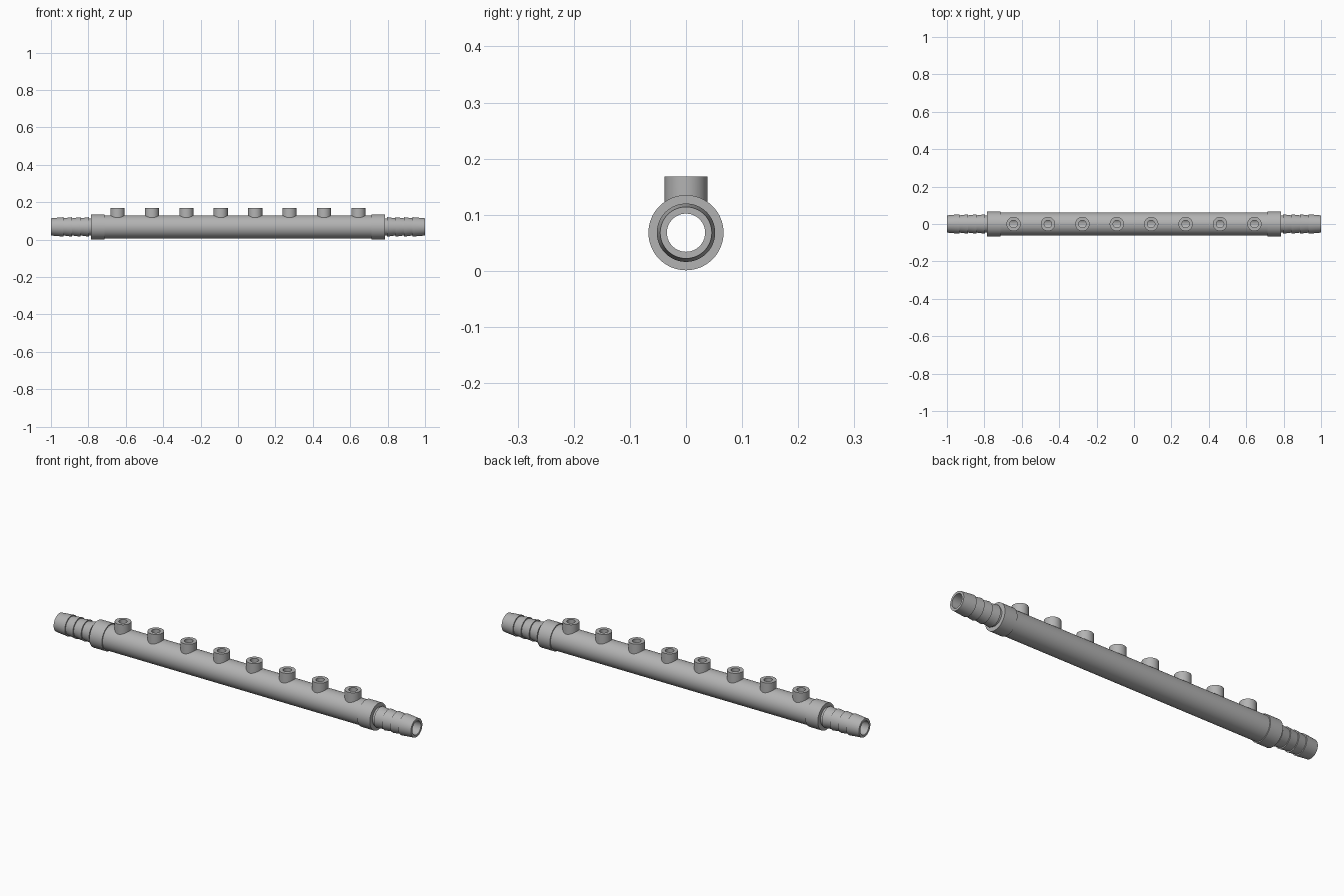
import bpy, math
from mathutils import Matrix, Vector

cube = bpy.data.objects.get("Cube")
if cube:
    bpy.data.objects.remove(cube, do_unlink=True)

import bmesh

AXIS_Z = 0.068      # height of the tube's centre line
BORE = 0.034
SEGMENTS = 64

grey = bpy.data.materials.new("plain_grey")
grey.use_nodes = True
grey.diffuse_color = (0.45, 0.45, 0.45, 1)
grey.node_tree.nodes["Principled BSDF"].inputs["Base Color"].default_value = (0.45, 0.45, 0.45, 1)


def revolve(name, profile, matrix):
    """Spin (height, radius) points about z into a capped solid, then place it."""
    bm = bmesh.new()
    rings = []
    for h, r in profile:
        rings.append([bm.verts.new((r * math.cos(a), r * math.sin(a), h))
                      for a in (math.tau * i / SEGMENTS for i in range(SEGMENTS))])
    for low, high in zip(rings, rings[1:]):
        for i in range(SEGMENTS):
            j = (i + 1) % SEGMENTS
            bm.faces.new((low[i], low[j], high[j], high[i]))
    bm.faces.new(rings[0][::-1])
    bm.faces.new(rings[-1])
    bmesh.ops.recalc_face_normals(bm, faces=bm.faces)
    bm.transform(matrix)
    mesh = bpy.data.meshes.new(name)
    bm.to_mesh(mesh)
    bm.free()
    mesh.materials.append(grey)
    obj = bpy.data.objects.new(name, mesh)
    bpy.context.collection.objects.link(obj)
    return obj


def boolean(target, tool, operation):
    """Combine the tool into the target and remove the tool."""
    bpy.context.view_layer.objects.active = target
    mod = target.modifiers.new(operation, 'BOOLEAN')
    mod.operation, mod.solver, mod.object = operation, 'EXACT', tool
    bpy.ops.object.modifier_apply(modifier=mod.name)
    bpy.data.objects.remove(tool, do_unlink=True)


along_x = Matrix.Translation((0, 0, AXIS_Z)) @ Matrix.Rotation(math.pi / 2, 4, 'Y')

# Half profile from the middle out: tube, end collar, neck, barbs
half = [(0.715, 0.062), (0.715, 0.067), (0.785, 0.067), (0.785, 0.046)]
for step, end in ((0.797, 0.842), (0.842, 0.888), (0.888, 0.933), (0.933, 1.0)):
    half += [(step, 0.046), (step, 0.052), (end, 0.046)]
half = [p for i, p in enumerate(half) if i == 0 or p != half[i - 1]]
profile = [(-x, r) for x, r in reversed(half)] + half
manifold = revolve("manifold", profile, along_x)

# Eight outlet ports on top
port_xs = [(i - 3.5) * 0.184 for i in range(8)]
for x in port_xs:
    port = revolve("port", [(AXIS_Z, 0.038), (0.168, 0.038)], Matrix.Translation((x, 0, 0)))
    boolean(manifold, port, 'UNION')

# Main bore and port holes
bore = revolve("bore_cutter", [(-1.1, BORE), (1.1, BORE)], along_x)
boolean(manifold, bore, 'DIFFERENCE')
for x in port_xs:
    hole = revolve("hole_cutter", [(AXIS_Z, 0.02), (0.2, 0.02)], Matrix.Translation((x, 0, 0)))
    boolean(manifold, hole, 'DIFFERENCE')

bpy.ops.object.select_all(action='DESELECT')
manifold.select_set(True)
bpy.context.view_layer.objects.active = manifold
bpy.ops.object.shade_smooth_by_angle(angle=math.radians(30))
